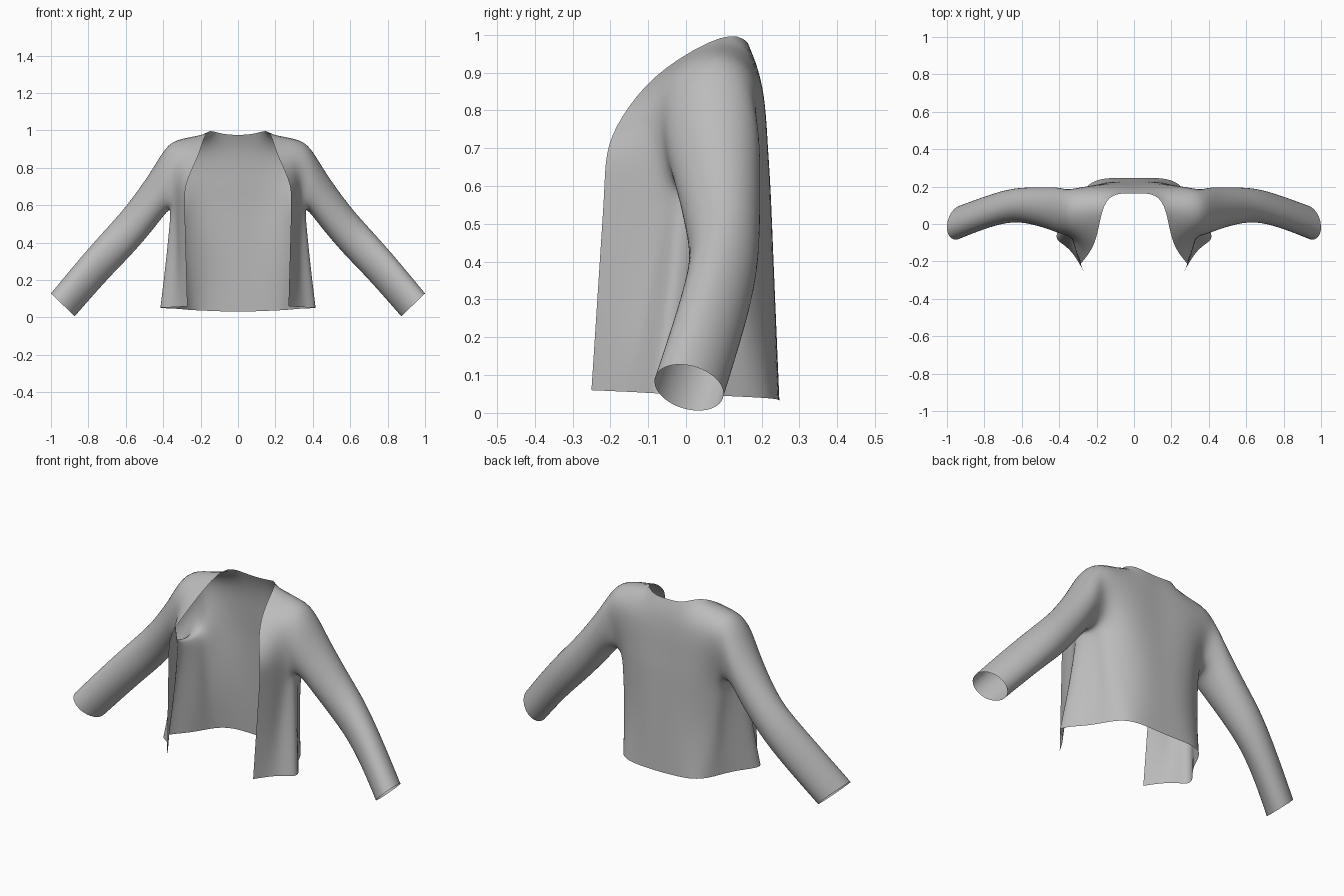
import bpy, bmesh, math

if "Cube" in bpy.data.objects:
    bpy.data.objects.remove(bpy.data.objects["Cube"])

fabric = bpy.data.materials.new("grey fabric")
fabric.diffuse_color = (0.5, 0.5, 0.5, 1)
fabric.use_nodes = True
fabric.node_tree.nodes["Principled BSDF"].inputs["Base Color"].default_value = fabric.diffuse_color

bm = bmesh.new()
grid = {}          # (row, column) -> vertex; columns run centre back -> side -> front edge


def put(r, c, x, y, z):
    grid[r, c] = bm.verts.new((x, y, z))


# Lower body: blend from the hem outline to the armpit outline
hem = [(0, .247), (.1, .247), (.175, .243), (.24, .218), (.28, .165), (.31, .10),
       (.35, .03), (.445, -.075), (.36, -.115), (.31, -.18), (.27, -.25)]
armpit = [(0, .222), (.09, .225), (.18, .22), (.255, .19), (.31, .14), (.33, .09),
          (.345, .045), (.365, -.01), (.335, -.045), (.318, -.13), (.285, -.215)]
LOW = 6
for r in range(LOW):
    t = r / (LOW - 1)
    for c, (a, b) in enumerate(zip(hem, armpit)):
        z0 = .03 + .03 * c / 10
        fold = math.sin(math.pi * t)
        x = a[0] + (b[0] - a[0]) * t - {5: .015, 8: .02}.get(c, 0) * fold
        y = a[1] + (b[1] - a[1]) * t - {2: .012, 3: .02, 4: .01}.get(c, 0) * fold
        put(r, c, x, y, z0 + (.6 - z0) * t)

# Upper body: back panel (columns 0-4) and front panel (columns 8-10)
upper = [
    (.71, [(0, .212), (.09, .217), (.18, .215), (.26, .198), (.325, .17)],
          [(.335, -.062), (.315, -.14), (.285, -.212)]),
    (.81, [(0, .206), (.09, .211), (.18, .211), (.26, .204), (.335, .192)],
          [(.325, -.078), (.285, -.118), (.236, -.155)]),
    (.91, [(0, .19), (.09, .195), (.175, .195), (.255, .19), (.33, .184)],
          [(.315, -.04), (.26, -.055), (.195, -.07)])]
for k, (z, back, front) in enumerate(upper):
    for c, (x, y) in enumerate(back):
        put(LOW + k, c, x, y, z)
    for c, (x, y) in enumerate(front):
        put(LOW + k, 8 + c, x, y, z)

# Neckline and shoulder seam, shared by both panels
TOP = LOW + len(upper)
seam = [(0, .162, .974), (.1, .167, .98), (.168, .112, 1.014), (.24, .09, .993), (.32, .08, .972)]
for c, p in enumerate(seam):
    put(TOP, c, *p)
for c in (8, 9, 10):
    grid[TOP, c] = grid[TOP, 12 - c]

for r in range(TOP):
    for c in range(10):
        if r >= LOW - 1 and 4 <= c < 8:      # armhole stays open
            continue
        bm.faces.new((grid[r, c], grid[r + 1, c], grid[r + 1, c + 1], grid[r, c + 1]))

# Sleeve: twelve-sided rings starting from the armhole, ordered top, back, underside, front
P = LOW - 1
ring = ([grid[TOP, 4]] + [grid[r, 4] for r in range(TOP - 1, P - 1, -1)]
        + [grid[P, c] for c in (5, 6, 7)] + [grid[r, 8] for r in range(P, TOP)])
# upper outline x z, lower outline x z, centre y, half depth, slant of the ring in y
stations = [(.385, .918, .395, .55, .07, .125, 0),
            (.46, .782, .45, .475, .085, .112, 0),
            (.60, .588, .565, .34, .103, .093, 0),
            (.685, .495, .67, .235, .098, .088, 0),
            (.83, .335, .775, .118, .06, .086, -.02),
            (1.0, .128, .873, .006, .008, .088, -.05)]
for ux, uz, lx, lz, yc, h, slant in stations:
    new = []
    for i in range(12):
        a = math.tau * i / 12
        s, d = 1.045 * math.cos(a) / 2, 1.045 * math.sin(a) * h
        new.append(bm.verts.new(((ux + lx) / 2 + s * (ux - lx), yc + d + s * slant,
                                 (uz + lz) / 2 + s * (uz - lz))))
    for i in range(12):
        j = (i + 1) % 12
        bm.faces.new((ring[i], new[i], new[j], ring[j]))
    ring = new

for f in bm.faces:
    f.smooth = True
mesh = bpy.data.meshes.new("cardigan")
bm.to_mesh(mesh)
bm.free()
mesh.materials.append(fabric)
cardigan = bpy.data.objects.new("cardigan", mesh)
bpy.context.collection.objects.link(cardigan)

# Mirror to the other half and smooth the cloth, keeping the hem corners square
mirror = cardigan.modifiers.new("mirror", 'MIRROR')
mirror.use_clip = True
mirror.merge_threshold = .001
subdivision = cardigan.modifiers.new("smooth cloth", 'SUBSURF')
subdivision.levels = subdivision.render_levels = 2
subdivision.boundary_smooth = 'PRESERVE_CORNERS'
